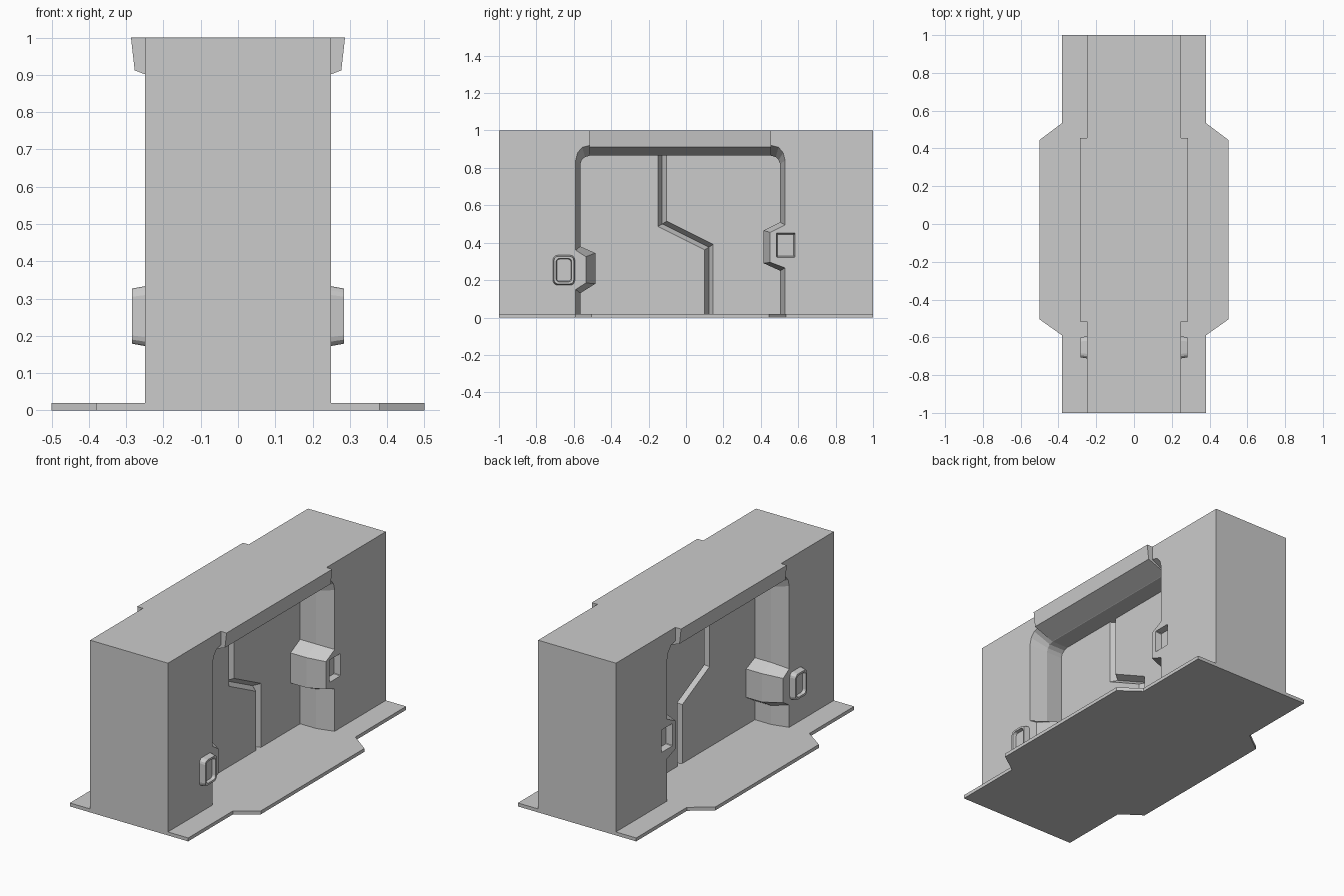
import bpy, bmesh
from math import sin, cos, pi

if "Cube" in bpy.data.objects:
    bpy.data.objects.remove(bpy.data.objects["Cube"])


def loft(name, rings, cap_start=True, cap_end=True, mirror=True):
    """Join equal-length closed rings of 3D points into one mesh."""
    bm = bmesh.new()
    vs = [[bm.verts.new(p) for p in r] for r in rings]
    n = len(rings[0])
    for a, b in zip(vs, vs[1:]):
        for i in range(n):
            j = (i + 1) % n
            bm.faces.new((a[i], a[j], b[j], b[i]))
    if cap_start:
        bm.faces.new(vs[0][::-1])
    if cap_end:
        bm.faces.new(vs[-1])
    bmesh.ops.recalc_face_normals(bm, faces=bm.faces)
    me = bpy.data.meshes.new(name)
    bm.to_mesh(me)
    bm.free()
    ob = bpy.data.objects.new(name, me)
    bpy.context.collection.objects.link(ob)
    if mirror:
        ob.modifiers.new("mirror", 'MIRROR').use_axis[0] = True
    return ob


def at_x(x, pts):
    return [(x, y, z) for y, z in pts]


def rounded(x, cy, cz, hy, hz, r, seg=3):
    pts = []
    for k, (sy, sz) in enumerate(((1, 1), (-1, 1), (-1, -1), (1, -1))):
        for i in range(seg + 1):
            a = (k + i / seg) * pi / 2
            pts.append((cy + sy * (hy - r) + r * cos(a), cz + sz * (hz - r) + r * sin(a)))
    return at_x(x, pts)


# Floor plate with a wider threshold in the middle
side = [(0.38, -1), (0.38, -0.59), (0.5, -0.505), (0.5, 0.445), (0.38, 0.535), (0.38, 1)]
outline = side + [(-x, y) for x, y in reversed(side)]
loft("floor_plate", [[(x, y, z) for x, y in outline] for z in (0, 0.02)], mirror=False)

# Wall with doorway: outer edge of the opening and its narrower inner edge
block = [(1, 0), (1, 1), (-1, 1), (-1, 0)]
outer = [(-0.59, 0), (-0.59, 0.15), (-0.535, 0.185), (-0.535, 0.325), (-0.59, 0.36),
         (-0.59, 0.84), (-0.58, 0.88), (-0.555, 0.91), (-0.515, 0.92),
         (0.455, 0.92), (0.495, 0.91), (0.52, 0.88), (0.53, 0.84),
         (0.53, 0.495), (0.45, 0.455), (0.45, 0.295), (0.53, 0.265), (0.53, 0)]
inner = [(-0.565, 0), (-0.565, 0.13), (-0.485, 0.18), (-0.485, 0.345), (-0.565, 0.38),
         (-0.565, 0.82), (-0.557, 0.842), (-0.54, 0.858), (-0.515, 0.865),
         (0.455, 0.865), (0.48, 0.858), (0.495, 0.842), (0.503, 0.82),
         (0.503, 0.51), (0.415, 0.465), (0.415, 0.29), (0.503, 0.25), (0.503, 0)]
wall = loft("wall", [at_x(0, inner + block), at_x(0.15, inner + block),
                     at_x(0.25, outer + block)], cap_start=False)

# Recessed square socket cut beside the doorway
cutter = loft("socket_cutter", [rounded(x, 0.533, 0.387, h, h + 0.015, 0.003, 1)
                                for x, h in ((0.215, 0.043), (0.26, 0.052))])
cutter.hide_render = True
cutter.hide_viewport = True
cutter.display_type = 'WIRE'
cut = wall.modifiers.new("socket", 'BOOLEAN')
cut.object = cutter
cut.solver = 'EXACT'

# Lintel over the doorway
lintel = [(0.287, 1), (0.277, 0.912), (0.155, 0.865), (0.25, 1)]
loft("lintel", [[(x, y, z) for x, z in lintel] for y in (-0.515, 0.455)])

# Door leaves with a V-shaped stepped seam between them
seam_l = [(-0.15, 0.89), (-0.15, 0.487), (0.1, 0.362), (0.1, 0.005)]
seam_m = [(-0.127, 0.89), (-0.127, 0.5), (0.122, 0.376), (0.122, 0.005)]
seam_r = [(-0.103, 0.89), (-0.103, 0.515), (0.145, 0.391), (0.145, 0.005)]
for name, edge, y in (("door_leaf_front", seam_l, -0.575), ("door_leaf_back", seam_r, 0.515)):
    ends = [(y, 0.005), (y, 0.89)]
    loft(name, [at_x(0.008, seam_m + ends), at_x(0.047, edge + ends)], cap_start=False)
# Thin core closing the bottom of the seam
loft("door_core", [at_x(x, [(-0.57, 0.005), (0.51, 0.005), (0.51, 0.89), (-0.57, 0.89)])
                   for x in (-0.008, 0.008)], mirror=False)

# Raised control panel with a sunken face
cy, cz = -0.653, 0.253
loft("control_panel", [rounded(0.245, cy, cz, 0.059, 0.081, 0.024),
                       rounded(0.284, cy, cz, 0.053, 0.074, 0.022),
                       rounded(0.284, cy, cz, 0.042, 0.063, 0.018),
                       rounded(0.265, cy, cz, 0.038, 0.059, 0.016)])
